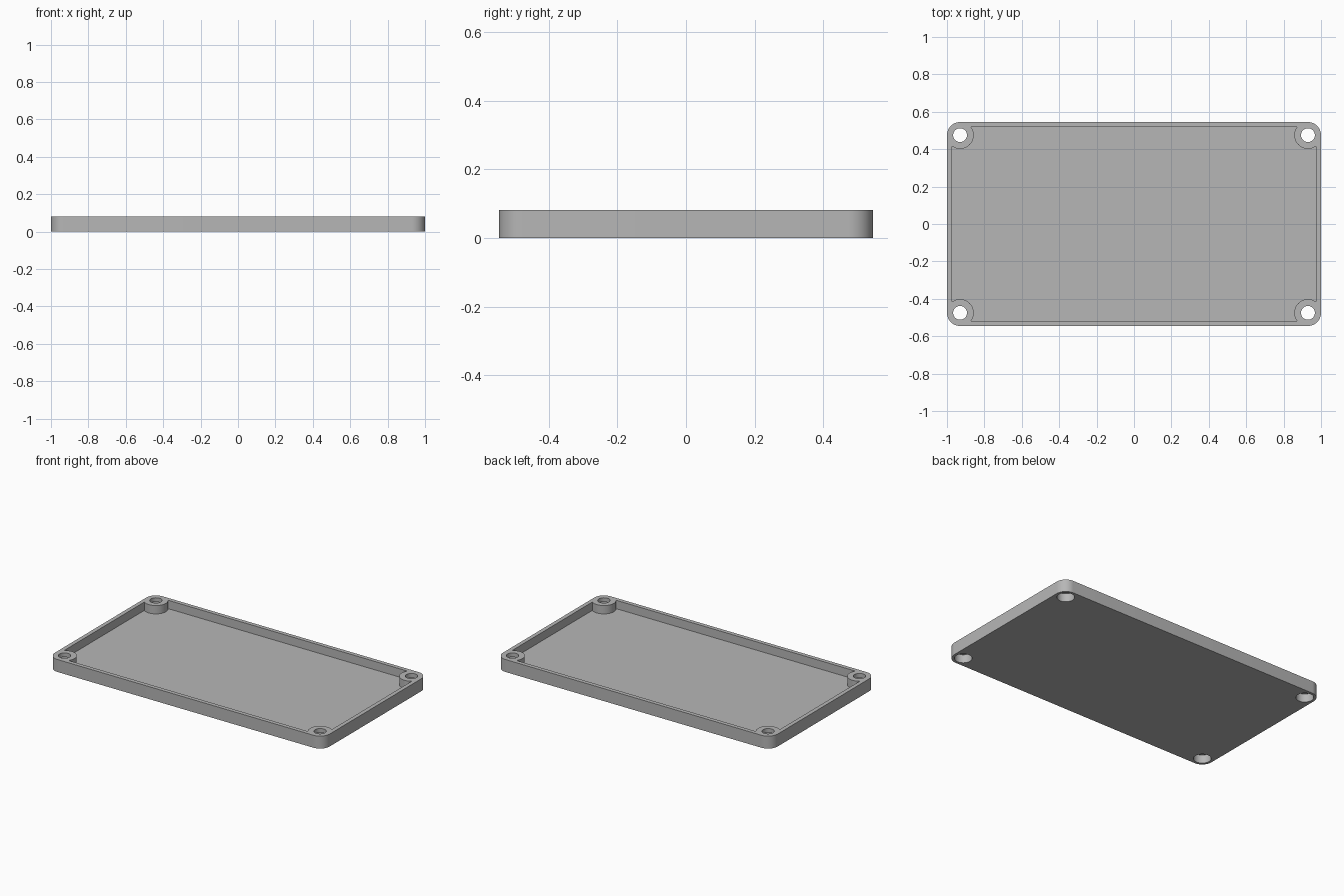
import bpy, bmesh
from math import radians, cos, sin, acos

cube = bpy.data.objects.get("Cube")
if cube:
    bpy.data.objects.remove(cube, do_unlink=True)

# Main dimensions
HALF_X, HALF_Y, HEIGHT = 1.0, 0.545, 0.082
WALL, FLOOR = 0.027, 0.027
CORNER_R, BOSS_R, HOLE_R, BORE_R = 0.07, 0.073, 0.037, 0.053
BORE_DEPTH = 0.055
CX, CY = HALF_X - CORNER_R, HALF_Y - CORNER_R
CORNERS = [(1, 1), (-1, 1), (-1, -1), (1, -1)]

grey = bpy.data.materials.new("plain grey")
grey.use_nodes = True
grey.diffuse_color = (0.47, 0.47, 0.47, 1)
grey.node_tree.nodes["Principled BSDF"].inputs["Base Color"].default_value = grey.diffuse_color


def arc(x, y, r, start, end, steps):
    angles = [radians(start + (end - start) * i / steps) for i in range(steps + 1)]
    return [(x + r * cos(a), y + r * sin(a)) for a in angles]


def prism(name, outline, z0, z1):
    """Solid made by pulling a flat outline up from z0 to z1."""
    bm = bmesh.new()
    face = bm.faces.new([bm.verts.new((x, y, z0)) for x, y in outline])
    top = bmesh.ops.extrude_face_region(bm, geom=[face])["geom"]
    bmesh.ops.translate(bm, vec=(0, 0, z1 - z0),
                        verts=[v for v in top if isinstance(v, bmesh.types.BMVert)])
    bmesh.ops.recalc_face_normals(bm, faces=bm.faces)
    mesh = bpy.data.meshes.new(name)
    bm.to_mesh(mesh)
    bm.free()
    mesh.materials.append(grey)
    obj = bpy.data.objects.new(name, mesh)
    bpy.context.collection.objects.link(obj)
    return obj


def cut(target, cutter):
    cutter.hide_render = True
    mod = target.modifiers.new("cut", "BOOLEAN")
    mod.operation, mod.solver, mod.object = "DIFFERENCE", "EXACT", cutter
    bpy.context.view_layer.objects.active = target
    bpy.ops.object.modifier_apply(modifier=mod.name)
    bpy.data.objects.remove(cutter, do_unlink=True)


# Outer block with rounded corners, and a pocket that bends around the corner bosses
outer, pocket = [], []
meet = 90 - acos((CORNER_R - WALL) / BOSS_R) * 180 / 3.14159265
for i, (sx, sy) in enumerate(CORNERS):
    turn = 90 * i
    outer += arc(sx * CX, sy * CY, CORNER_R, turn, turn + 90, 12)
    pocket += arc(sx * CX, sy * CY, BOSS_R, turn - 90 + meet, turn - 180 - meet, 24)

lid = prism("lid_tray", outer, 0, HEIGHT)
cut(lid, prism("pocket_cutter", pocket, FLOOR, HEIGHT + 0.1))

# Screw holes with wider bores for the screw heads underneath
for sx, sy in CORNERS:
    for radius, z0, z1 in ((HOLE_R, -0.1, HEIGHT + 0.1), (BORE_R, -0.1, BORE_DEPTH)):
        ring = arc(sx * CX, sy * CY, radius, 0, 360, 40)[:-1]
        cut(lid, prism("hole_cutter", ring, z0, z1))

# Smooth curved walls, sharp rims
bpy.ops.object.select_all(action="DESELECT")
lid.select_set(True)
bpy.context.view_layer.objects.active = lid
bpy.ops.object.shade_smooth_by_angle(angle=radians(30))
